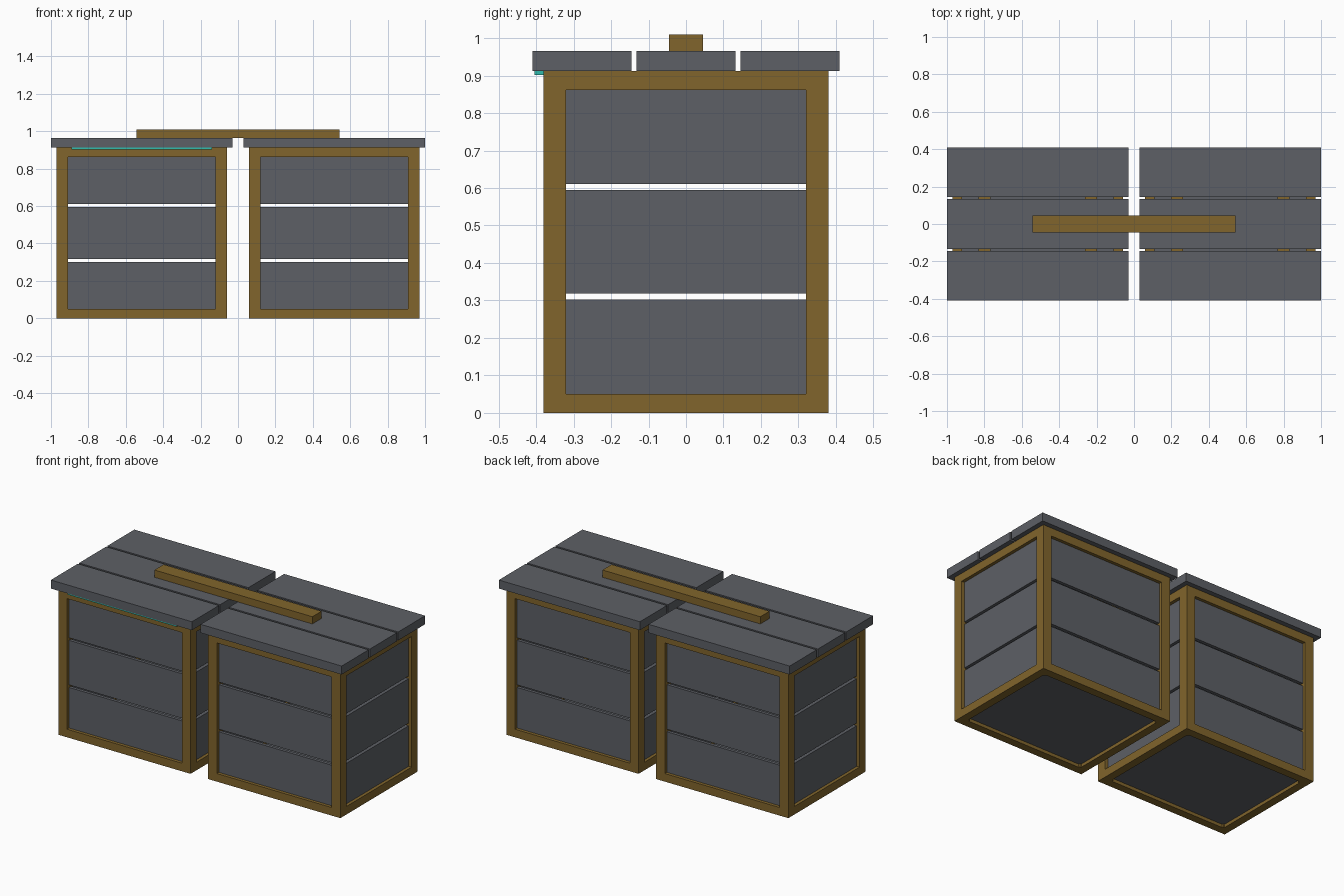
import bpy, bmesh
from mathutils import Vector

if "Cube" in bpy.data.objects:
    bpy.data.objects.remove(bpy.data.objects["Cube"])


def material(name, rgb):
    m = bpy.data.materials.new(name)
    m.diffuse_color = (*rgb, 1)
    m.use_nodes = True
    m.node_tree.nodes["Principled BSDF"].inputs["Base Color"].default_value = m.diffuse_color
    return m


WOOD = material("brown_wood", (0.22, 0.13, 0.025))
GREY = material("grey_plank", (0.11, 0.117, 0.132))
TEAL = material("teal_strip", (0.03, 0.5, 0.42))


def boxes(name, mat, spans):
    """One object from boxes given as (x0, x1, y0, y1, z0, z1)."""
    bm = bmesh.new()
    for x0, x1, y0, y1, z0, z1 in spans:
        lo, hi = Vector((x0, y0, z0)), Vector((x1, y1, z1))
        for v in bmesh.ops.create_cube(bm, size=1)["verts"]:
            v.co = (lo + hi) / 2 + v.co * (hi - lo)
    me = bpy.data.meshes.new(name)
    bm.to_mesh(me)
    bm.free()
    me.materials.append(mat)
    ob = bpy.data.objects.new(name, me)
    bpy.context.collection.objects.link(ob)
    return ob


W, D, H = 0.455, 0.38, 0.912       # half width, half depth, height of a bin
POST, RAIL = 0.06, 0.05
REC, THICK = 0.02, 0.02            # plank recess and thickness
ROWS = [(0.05, 0.302), (0.318, 0.595), (0.611, 0.862)]


def make_bin(side, cx):
    def part(name, mat, spans):
        return boxes(f"{side}_{name}", mat,
                     [(a + cx, b + cx, *rest) for a, b, *rest in spans])

    # corner posts
    xs = [(-W, -W + POST), (W - POST, W)]
    ys = [(-D, -D + POST), (D - POST, D)]
    part("corner_posts", WOOD, [(*x, *y, 0, H) for x in xs for y in ys])

    # top and bottom rails
    wx, dy = W - POST, D - POST
    rails = []
    for z in ((0, RAIL), (H - RAIL, H)):
        for y in ((-D, -D + RAIL), (D - RAIL, D)):
            rails.append((-wx, wx, *y, *z))
        for x in ((-W, -W + RAIL), (W - RAIL, W)):
            rails.append((*x, -dy, dy, *z))
    part("rails", WOOD, rails)

    # recessed wall planks
    o, i = REC, REC + THICK
    part("front_planks", GREY, [(-wx, wx, -D + o, -D + i, *z) for z in ROWS])
    part("back_planks", GREY, [(-wx, wx, D - i, D - o, *z) for z in ROWS])
    part("left_planks", GREY, [(-W + o, -W + i, -dy, dy, *z) for z in ROWS])
    part("right_planks", GREY, [(W - i, W - o, -dy, dy, *z) for z in ROWS])

    # floor panel
    part("floor", GREY, [(-W + RAIL, W - RAIL, -D + RAIL, D - RAIL, 0.02, 0.04)])

    # lid planks with battens underneath
    part("lid_planks", GREY, [(-W - 0.03, W + 0.03, y - 0.1325, y + 0.1325, H, 0.965)
                              for y in (-0.2775, 0, 0.2775)])
    part("lid_battens", WOOD, [(x - 0.032, x + 0.032, -0.31, 0.31, H - 0.045, H)
                               for x in (-0.285, 0.285)])


make_bin("left", -0.515)
make_bin("right", 0.515)

# bar joining both lids
boxes("top_handle", WOOD, [(-0.543, 0.543, -0.045, 0.045, 0.965, 1.01)])

# strip under the left lid's front overhang
boxes("light_strip", TEAL, [(-0.89, -0.14, -0.404, -0.38, 0.902, 0.912)])
